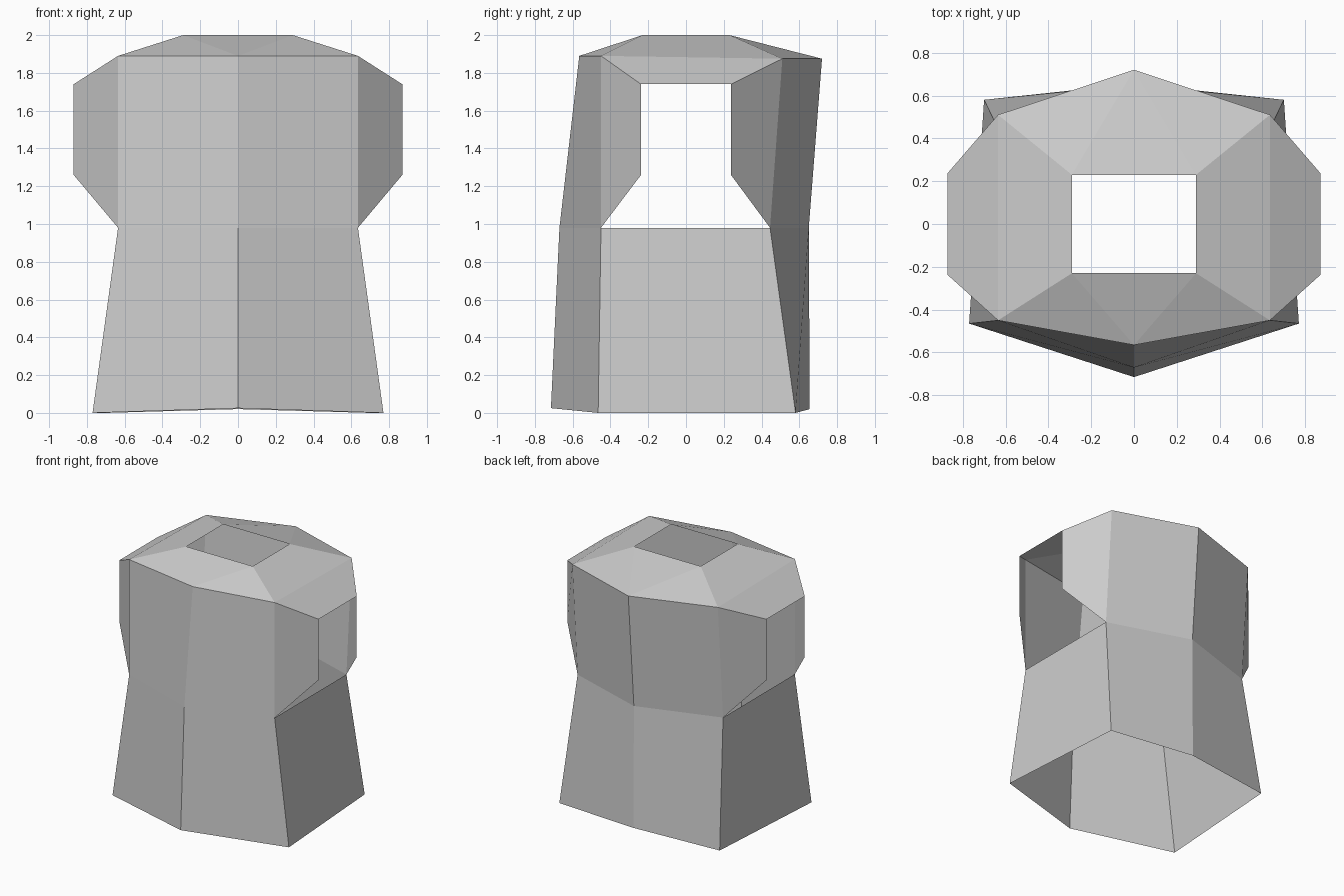
import bpy
import bmesh
from mathutils import Vector

if "Cube" in bpy.data.objects:
    bpy.data.objects.remove(bpy.data.objects["Cube"], do_unlink=True)

cloth = bpy.data.materials.new("grey cloth")
cloth.use_nodes = True
grey = (0.6, 0.6, 0.6, 1)
cloth.diffuse_color = grey
cloth.node_tree.nodes["Principled BSDF"].inputs["Base Color"].default_value = grey

# Left-half outline points of the garment: front and back of each level
front = dict(
    neck_mid=(0, -0.23, 2), neck=(0.29, -0.23, 2),
    chest_mid=(0, -0.565, 1.89), shoulder=(0.635, -0.45, 1.89),
    cuff_top=(0.87, -0.238, 1.74), cuff_low=(0.87, -0.238, 1.26),
    waist_mid=(0, -0.67, 0.98), waist=(0.635, -0.45, 0.98),
    hem_mid=(0, -0.715, 0.025), hem=(0.77, -0.465, 0))
back = dict(
    neck_mid=(0, 0.23, 2), neck=(0.29, 0.23, 2),
    chest_mid=(0, 0.72, 1.875), shoulder=(0.635, 0.51, 1.875),
    cuff_top=(0.87, 0.238, 1.74), cuff_low=(0.87, 0.238, 1.26),
    waist_mid=(0, 0.65, 0.98), waist=(0.635, 0.445, 0.98),
    hem_mid=(0, 0.655, 0.02), hem=(0.70, 0.58, 0))


def both_sides(*names):
    """The same panel on the front and on the back."""
    return [[side[n] for n in names] for side in (front, back)]


def bridge(a, b):
    """A panel that runs from front to back."""
    return [[front[a], front[b], back[b], back[a]]]


def make_part(name, panels):
    bm = bmesh.new()
    for panel in panels:
        face = bm.faces.new([bm.verts.new(p) for p in panel])
        face.normal_update()
        # Turn every panel outward
        if face.normal.dot(face.calc_center_median() - Vector((0, 0, 1))) < 0:
            face.normal_flip()
    bmesh.ops.remove_doubles(bm, verts=bm.verts, dist=0.0001)
    mesh = bpy.data.meshes.new(name)
    bm.to_mesh(mesh)
    bm.free()
    mesh.materials.append(cloth)
    obj = bpy.data.objects.new(name, mesh)
    bpy.context.collection.objects.link(obj)
    mirror = obj.modifiers.new("Mirror", 'MIRROR')
    mirror.use_clip = True
    return obj


# Flared lower body, open at the hem
make_part("lower_body", both_sides("waist_mid", "waist", "hem", "hem_mid")
          + bridge("waist", "hem"))

# Chest and upper back
make_part("upper_body", both_sides("chest_mid", "shoulder", "waist", "waist_mid"))

# Sloping yoke around the open neck
make_part("yoke", both_sides("neck_mid", "neck", "chest_mid")
          + both_sides("neck", "shoulder", "chest_mid")
          + bridge("neck", "shoulder"))

# Short sleeves, open at the arm and underneath
make_part("sleeves", both_sides("shoulder", "cuff_top", "cuff_low", "waist")
          + bridge("shoulder", "cuff_top"))
